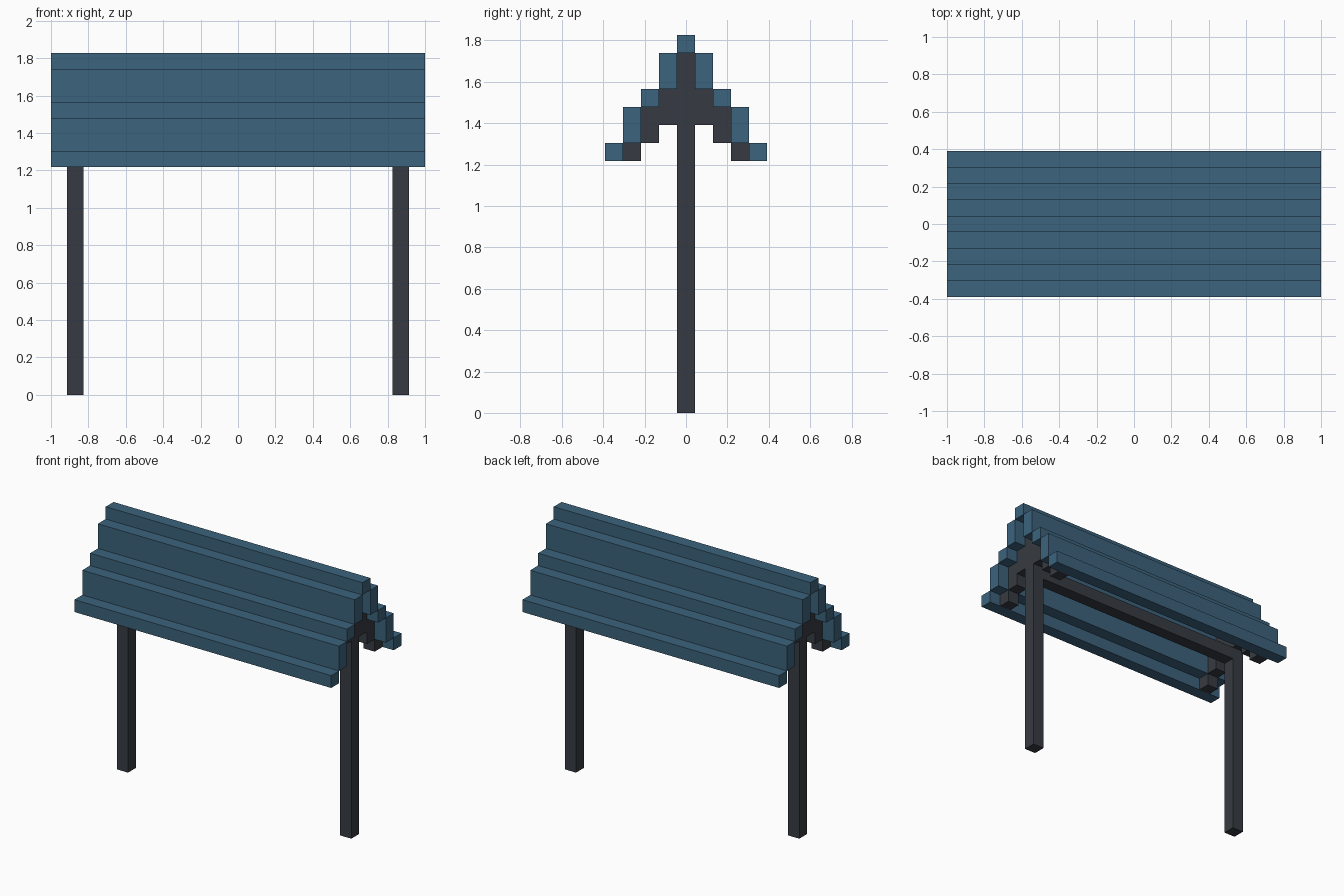
import bpy, bmesh

if "Cube" in bpy.data.objects:
    bpy.data.objects.remove(bpy.data.objects["Cube"])

U = 2 / 23  # one block of the stepped design


def material(name, rgb):
    m = bpy.data.materials.new(name)
    m.diffuse_color = (*rgb, 1)
    m.use_nodes = True
    m.node_tree.nodes["Principled BSDF"].inputs["Base Color"].default_value = m.diffuse_color
    return m


blue = material("slate blue", (0.045, 0.125, 0.205))
dark = material("charcoal", (0.037, 0.044, 0.054))


def box(name, x, y, z, mat):
    """Box from (min, max) ranges given in blocks."""
    bm = bmesh.new()
    bmesh.ops.create_cube(bm, size=1)
    for v in bm.verts:
        v.co = [U * (r[0] if c < 0 else r[1]) for c, r in zip(v.co, (x, y, z))]
    me = bpy.data.meshes.new(name)
    bm.to_mesh(me)
    bm.free()
    me.materials.append(mat)
    ob = bpy.data.objects.new(name, me)
    bpy.context.collection.objects.link(ob)


# Stepped roof: ridge and planks mirrored to both sides
LENGTH = (-11.5, 11.5)
box("roof_ridge", LENGTH, (-.5, .5), (20, 21), blue)
planks = [(18, 20), (17, 18), (15, 17), (14, 15)]
arms = [(16, 18), (15, 17), (14, 15)]


def side_range(i, s):
    return tuple(sorted((s * (i - .5), s * (i + .5))))


for s, side in ((-1, "front"), (1, "back")):
    for i, z in enumerate(planks, 1):
        box(f"roof_plank_{side}_{i}", LENGTH, side_range(i, s), z, blue)

# Posts with stepped arms carrying the roof
for cx, end in ((-10, "left"), (10, "right")):
    x = (cx - .5, cx + .5)
    box(f"post_{end}", x, (-.5, .5), (0, 20), dark)
    for s, side in ((-1, "front"), (1, "back")):
        for i, z in enumerate(arms, 1):
            box(f"arm_{end}_{side}_{i}", x, side_range(i, s), z, dark)

# Beam between the posts
box("cross_beam", (-9.5, 9.5), (-.5, .5), (15, 16), dark)
